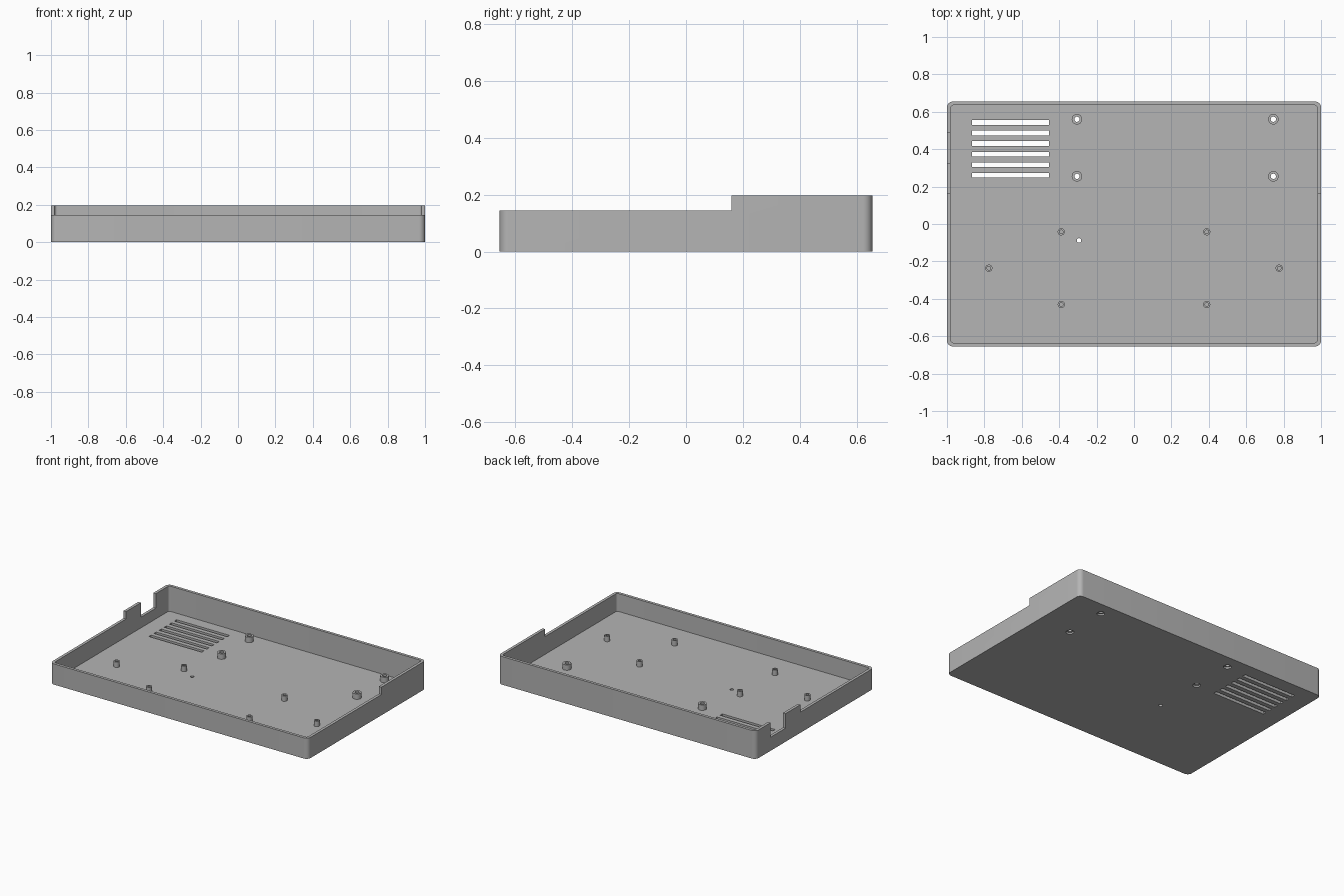
import bpy, bmesh, math

cube = bpy.data.objects.get("Cube")
if cube:
    bpy.data.objects.remove(cube, do_unlink=True)

grey = bpy.data.materials.new("matte grey")
grey.use_nodes = True
grey.diffuse_color = (0.46, 0.46, 0.46, 1)
grey.node_tree.nodes["Principled BSDF"].inputs["Base Color"].default_value = (0.46, 0.46, 0.46, 1)

HALF_X, HALF_Y = 1.0, 0.655
HEIGHT, LOW_RIM, FLOOR, WALL = 0.197, 0.145, 0.02, 0.02
STEP_Y = 0.16
BOSS_TOP = 0.058


def new_object(name, bm):
    bmesh.ops.recalc_face_normals(bm, faces=bm.faces)
    mesh = bpy.data.meshes.new(name)
    bm.to_mesh(mesh)
    bm.free()
    mesh.materials.append(grey)
    obj = bpy.data.objects.new(name, mesh)
    bpy.context.collection.objects.link(obj)
    return obj


def select(obj):
    bpy.ops.object.select_all(action='DESELECT')
    obj.select_set(True)
    bpy.context.view_layer.objects.active = obj


def smooth(obj):
    select(obj)
    bpy.ops.object.shade_smooth_by_angle(angle=math.radians(30))


def prism(bm, outline, z0, z1):
    face = bm.faces.new([bm.verts.new((x, y, z0)) for x, y in outline])
    top = bmesh.ops.extrude_face_region(bm, geom=[face])["geom"]
    bmesh.ops.translate(bm, vec=(0, 0, z1 - z0),
                        verts=[v for v in top if isinstance(v, bmesh.types.BMVert)])


def circle(x, y, r, n=32):
    return [(x + r * math.cos(math.tau * i / n), y + r * math.sin(math.tau * i / n)) for i in range(n)]


def rectangle(x0, x1, y0, y1):
    return [(x0, y0), (x1, y0), (x1, y1), (x0, y1)]


def rounded(hx, hy, r, steps=8):
    points = []
    for quarter, (sx, sy) in enumerate([(1, 1), (-1, 1), (-1, -1), (1, -1)]):
        for i in range(steps + 1):
            a = (quarter + i / steps) * math.pi / 2
            points.append((sx * (hx - r) + r * math.cos(a), sy * (hy - r) + r * math.sin(a)))
    return points


def cut(target, outlines, z0, z1):
    bm = bmesh.new()
    for outline in outlines:
        prism(bm, outline, z0, z1)
    cutter = new_object("cutter", bm)
    cutter.hide_render = True
    mod = target.modifiers.new("cut", 'BOOLEAN')
    mod.operation = 'DIFFERENCE'
    mod.solver = 'EXACT'
    mod.object = cutter
    select(target)
    bpy.ops.object.modifier_apply(modifier=mod.name)
    bpy.data.objects.remove(cutter, do_unlink=True)


def standoff(name, x, y, outer, inner):
    # Upright tube resting on the tray floor
    bm = bmesh.new()
    n = 32
    rings = [[bm.verts.new((px, py, z)) for px, py in circle(x, y, r, n)]
             for r, z in [(outer, FLOOR), (outer, BOSS_TOP), (inner, BOSS_TOP), (inner, FLOOR)]]
    for a, b in zip(rings, rings[1:]):
        for i in range(n):
            j = (i + 1) % n
            bm.faces.new((a[i], a[j], b[j], b[i]))
    smooth(new_object(name, bm))


# Mounting positions
screw_spots = [(x, y) for x in (-0.305, 0.745) for y in (0.255, 0.56)]
board_spots = [(s * x, y) for s in (-1, 1) for x, y in [(0.389, -0.042), (0.389, -0.43), (0.776, -0.236)]]

# Tray shell with rounded corners
bm = bmesh.new()
prism(bm, rounded(HALF_X, HALF_Y, 0.032), 0, HEIGHT)
tray = new_object("tray", bm)
cut(tray, [rounded(HALF_X - WALL, HALF_Y - WALL, 0.014)], FLOOR, 1)

# Lower front rim and the cable notch in the right wall
cut(tray, [rectangle(-2, 2, -2, STEP_Y)], LOW_RIM, 1)
cut(tray, [rectangle(-1.1, -0.95, 0.325, 0.49)], 0.095, 1)

# Vent slots
slots = [0.543 - 0.0565 * i for i in range(6)]
cut(tray, [rectangle(-0.865, -0.455, y - 0.0125, y + 0.0125) for y in slots], -1, 0.05)

# Screw holes with counterbores underneath, and a small reset hole
cut(tray, [circle(x, y, 0.014) for x, y in screw_spots] + [circle(-0.294, -0.088, 0.012)], -1, 0.05)
cut(tray, [circle(x, y, 0.025) for x, y in screw_spots], -1, 0.012)
smooth(tray)

# Standoffs
for i, (x, y) in enumerate(screw_spots):
    standoff(f"screw_standoff_{i + 1}", x, y, 0.028, 0.014)
for i, (x, y) in enumerate(board_spots):
    standoff(f"board_standoff_{i + 1}", x, y, 0.019, 0.01)
